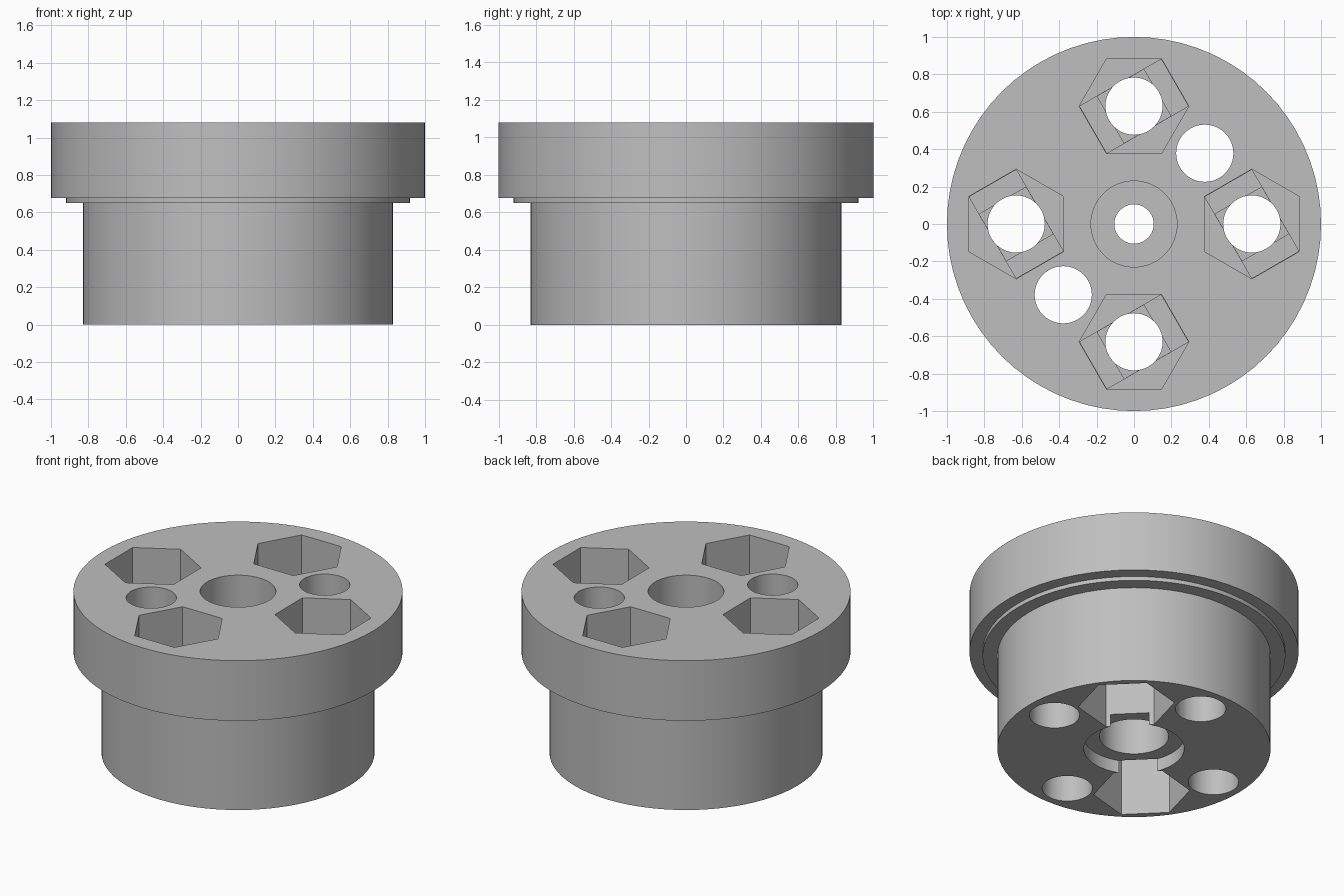
import bpy, bmesh
from math import radians, cos, sin, tau
from mathutils import Vector

if "Cube" in bpy.data.objects:
    bpy.data.objects.remove(bpy.data.objects["Cube"], do_unlink=True)

# Single plain grey material
grey = bpy.data.materials.new("plain_grey")
grey.use_nodes = True
colour = (0.52, 0.52, 0.52, 1)
grey.diffuse_color = colour
grey.node_tree.nodes["Principled BSDF"].inputs["Base Color"].default_value = colour


def finish(bm, name):
    bmesh.ops.recalc_face_normals(bm, faces=bm.faces)
    mesh = bpy.data.meshes.new(name)
    bm.to_mesh(mesh)
    bm.free()
    mesh.materials.append(grey)
    obj = bpy.data.objects.new(name, mesh)
    bpy.context.collection.objects.link(obj)
    return obj


def lathe(name, profile, steps):
    bm = bmesh.new()
    verts = [bm.verts.new((r, 0, z)) for r, z in profile]
    edges = [bm.edges.new((v, verts[i - 1])) for i, v in enumerate(verts)]
    bmesh.ops.spin(bm, geom=verts + edges, axis=(0, 0, 1), cent=(0, 0, 0),
                   angle=tau, steps=steps)
    bmesh.ops.remove_doubles(bm, verts=bm.verts, dist=1e-4)
    return finish(bm, name)


def prism(name, centre, radius, angles, z0, z1):
    """Upright prism with corners at the given angles in degrees."""
    bm = bmesh.new()
    face = bm.faces.new([bm.verts.new((centre.x + radius * cos(radians(a)),
                                       centre.y + radius * sin(radians(a)), z0))
                         for a in angles])
    top = bmesh.ops.extrude_face_region(bm, geom=[face])["geom"]
    bmesh.ops.translate(bm, vec=(0, 0, z1 - z0),
                        verts=[v for v in top if isinstance(v, bmesh.types.BMVert)])
    return finish(bm, name)


def ring(count, start=0):
    return [start + 360 * i / count for i in range(count)]


def cut(target, cutter):
    mod = target.modifiers.new("cut", "BOOLEAN")
    mod.operation = "DIFFERENCE"
    mod.solver = "EXACT"
    mod.object = cutter
    bpy.context.view_layer.objects.active = target
    bpy.ops.object.modifier_apply(modifier=mod.name)
    bpy.data.objects.remove(cutter, do_unlink=True)


def polar(radius, angle):
    return Vector((radius * cos(radians(angle)), radius * sin(radians(angle))))


HEIGHT = 1.08
NUT_R, BOLT_R = 0.293, 0.153
POCKET_FLOOR, STEP = 0.70, 0.02

# Flanged hub with its stepped centre bore
hub = lathe("flanged_hub", [
    (0.305, 0), (0.83, 0), (0.83, 0.65), (0.92, 0.65), (0.92, 0.677),
    (1, 0.677), (1, HEIGHT), (0.23, HEIGHT), (0.23, 0.62), (0.105, 0.62),
    (0.105, 0.5), (0.21, 0.5), (0.21, 0.085), (0.305, 0.085)], 72)

# Four nut pockets in the top, each with a slot and a square step to its bolt hole
for a in ring(4):
    c = polar(0.63, a)
    floor = POCKET_FLOOR
    cut(hub, prism("nut_pocket", c, NUT_R, ring(6, a + 90), floor, HEIGHT + 0.1))
    slot = [a - 90, a - 30, a + 90, a + 150]
    cut(hub, prism("slot_step", c, NUT_R * 0.99, slot, floor - STEP, floor + 0.05))
    cut(hub, prism("square_step", c, 0.204, ring(4, a - 15),
                   floor - 2 * STEP, floor + 0.03))
    cut(hub, prism("bolt_hole", c, BOLT_R, ring(40), -0.1, HEIGHT + 0.1))

# Two diagonal bolt holes with nut pockets in the underside
for a in (45, 225):
    c = polar(0.535, a)
    cut(hub, prism("lower_nut_pocket", c, NUT_R, ring(6, a + 90), -0.1, 0.4))
    cut(hub, prism("diagonal_bolt_hole", c, BOLT_R, ring(40), -0.1, HEIGHT + 0.1))

# Smooth the round walls, keep the edges sharp
bpy.ops.object.select_all(action="DESELECT")
hub.select_set(True)
bpy.context.view_layer.objects.active = hub
bpy.ops.object.shade_smooth_by_angle(angle=radians(30))
